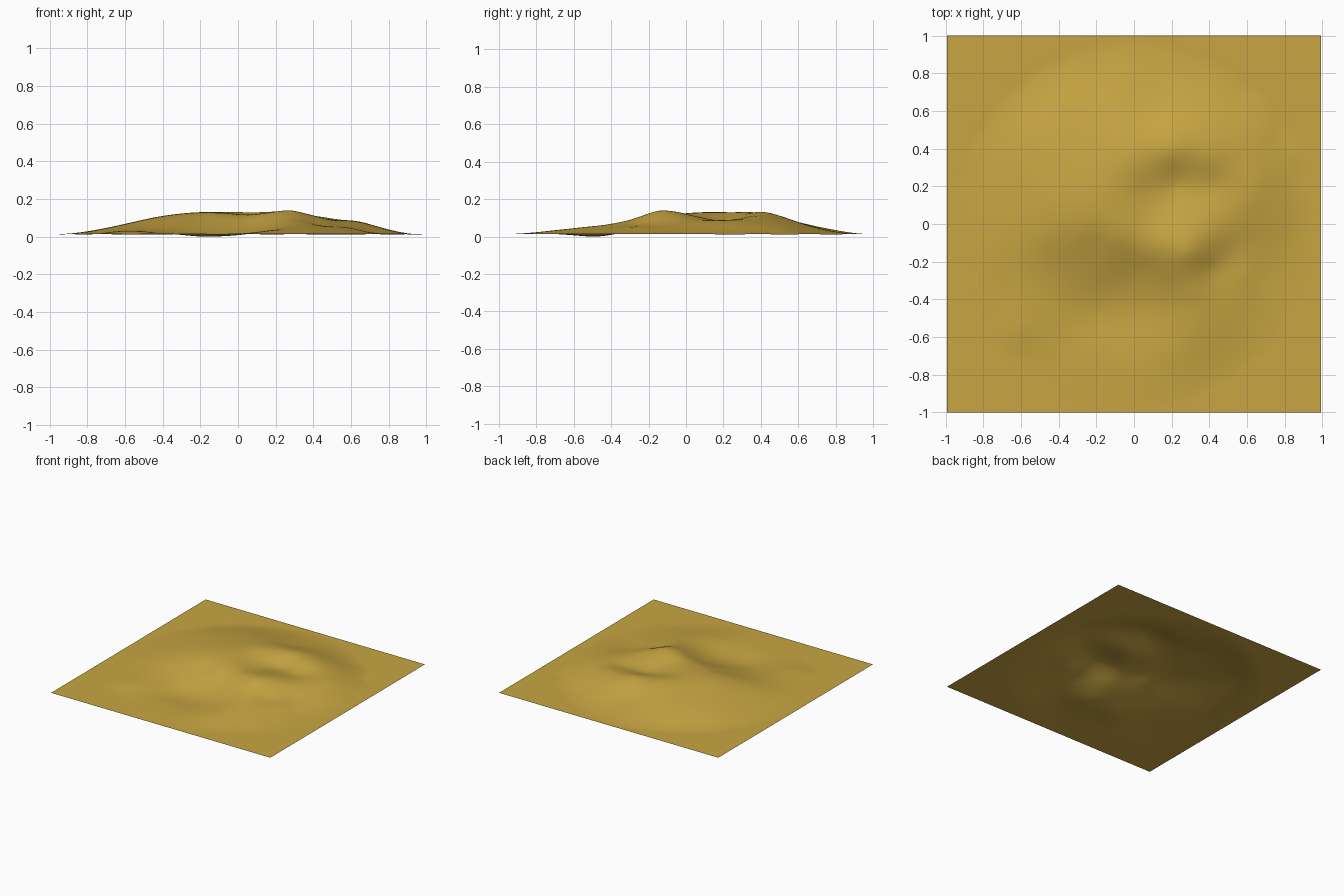
import bpy, math

if "Cube" in bpy.data.objects:
    bpy.data.objects.remove(bpy.data.objects["Cube"])

EDGE = 0.013
# spot heights (x, y, z): peaks, ridges, slopes and hollows
SPOTS = [
    (.29, -.15, .136), (.42, -.04, .108), (.60, .12, .084),            # south-east ridge
    (-.12, .14, .130), (-.02, .32, .131), (.20, .39, .132),            # crescent ridge
    (.42, .36, .108), (.65, .24, .079),
    (-.05, .02, .124), (.12, -.11, .121),                              # crater lip
    (.06, .16, .103), (.22, .21, .083), (.42, .20, .080), (.14, .02, .108), (.28, .10, .098),
    (-.42, .12, .107), (-.28, -.05, .107), (-.20, -.10, .094), (-.10, -.08, .112),
    (-.25, .35, .110), (-.60, .15, .068), (-.50, -.08, .078),          # western plateau
    (-.20, -.25, .050), (.05, -.25, .062), (-.45, -.25, .047),         # steep south face
    (-.20, -.47, .001), (.05, -.45, .016), (-.42, -.47, .022),         # southern hollow
    (.22, -.42, .054), (.32, -.36, .075), (.32, -.55, .050), (.2, -.68, .034),
    (-.2, -.66, .013), (-.60, -.55, .030), (-.7, -.2, .037),
    (.42, -.24, .068), (.55, -.12, .061), (.58, -.28, .049), (.70, -.27, .026), (.76, -.02, .041),
    (.1, .60, .074), (.45, .60, .058), (-.35, .62, .062), (0, .78, .038),
    (-.60, .45, .052), (.70, .48, .039), (.55, -.50, .036),
]
pts = list(SPOTS)
# flat rim around the island
for r, n in ((.93, 22), (1.1, 16), (1.38, 16)):
    for i in range(n):
        a = 2 * math.pi * i / n
        pts.append((r * math.cos(a), r * math.sin(a), EDGE + (.001 if r < 1 else 0)))


def kernel(dx, dy):
    d = dx * dx + dy * dy
    return 0.5 * d * math.log(d) if d > 1e-12 else 0.0


# thin-plate surface through the spots: solve for weights
n = len(pts)
m = n + 3
A = []
for x, y, z in pts:
    A.append([kernel(x - p[0], y - p[1]) for p in pts] + [1, x, y, z - EDGE])
for k in range(3):
    A.append([(1, p[0], p[1])[k] for p in pts] + [0, 0, 0, 0])
for c in range(m):
    p = max(range(c, m), key=lambda r: abs(A[r][c]))
    A[c], A[p] = A[p], A[c]
    for r in range(c + 1, m):
        f = A[r][c] / A[c][c]
        if f:
            A[r] = [a - f * b for a, b in zip(A[r], A[c])]
w = [0.0] * m
for r in reversed(range(m)):
    w[r] = (A[r][m] - sum(A[r][k] * w[k] for k in range(r + 1, m))) / A[r][r]


def height(x, y):
    h = w[n] + w[n + 1] * x + w[n + 2] * y
    h += sum(wk * kernel(x - p[0], y - p[1]) for wk, p in zip(w, pts))
    # fade to a flat border
    t = min(1, max(0, (1.02 - math.hypot(x, y)) / .1))
    return max(0, EDGE + h * t * t * (3 - 2 * t))


# terrain sheet
bpy.ops.mesh.primitive_grid_add(x_subdivisions=110, y_subdivisions=110, size=2)
land = bpy.context.object
land.name = "terrain"
for v in land.data.vertices:
    x, y = v.co.x, v.co.y
    edge = max(abs(x), abs(y)) > .999
    v.co = (x * .993, y, EDGE if edge else height(x, y))
bpy.ops.object.shade_smooth()

mat = bpy.data.materials.new("sand")
mat.diffuse_color = (.58, .38, .055, 1)
mat.use_nodes = True
mat.node_tree.nodes["Principled BSDF"].inputs["Base Color"].default_value = mat.diffuse_color
land.data.materials.append(mat)
